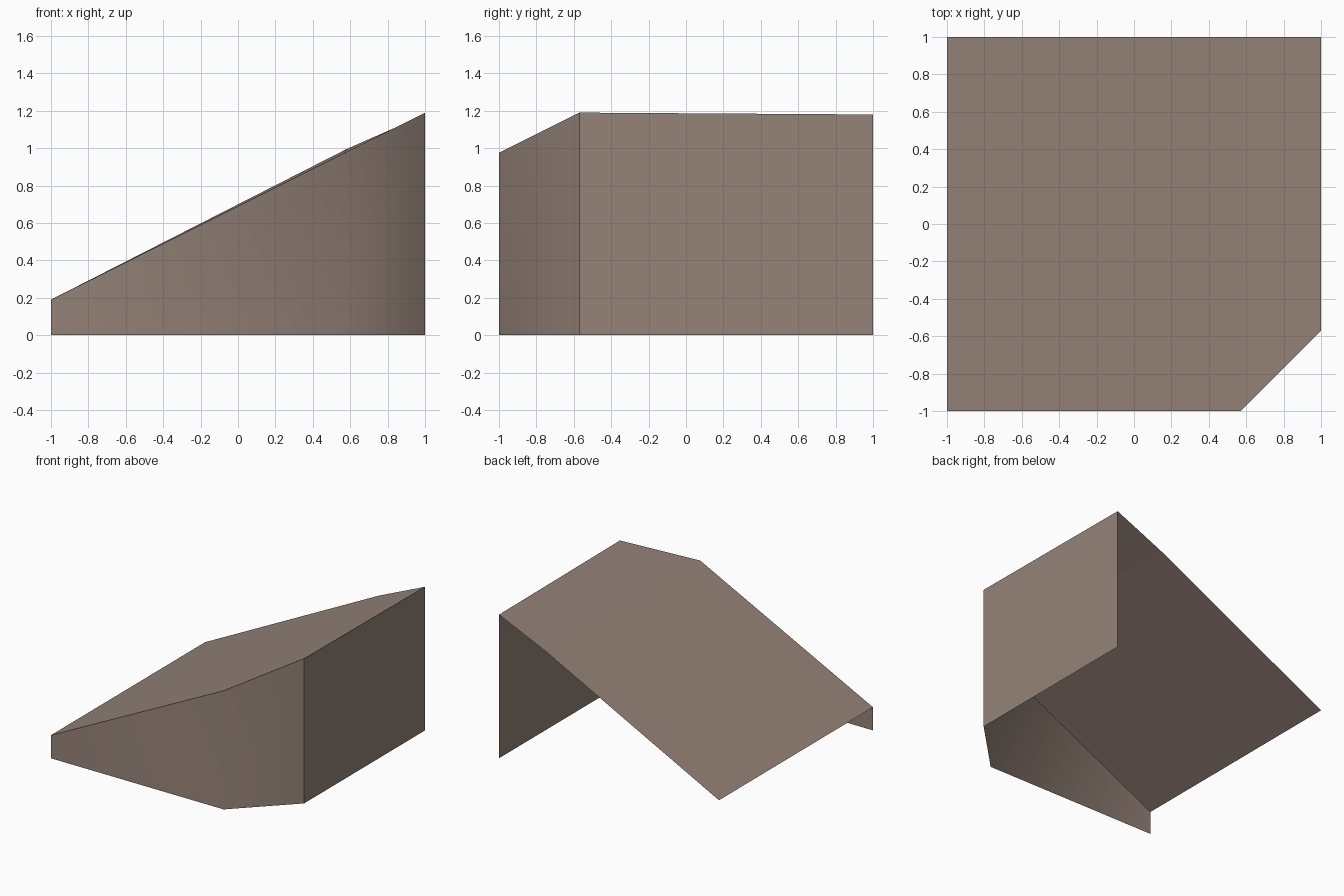
import bpy
import bmesh

cube = bpy.data.objects.get("Cube")
if cube:
    bpy.data.objects.remove(cube, do_unlink=True)

# Single dusty brown colour
brown = bpy.data.materials.new("dusty_brown")
brown.use_nodes = True
colour = (0.30, 0.227, 0.188, 1)
brown.diffuse_color = colour
shader = brown.node_tree.nodes["Principled BSDF"]
shader.inputs["Base Color"].default_value = colour
shader.inputs["Roughness"].default_value = 0.9


def make_part(name, faces, smooth=False):
    """Build an open sheet from a list of corner loops."""
    bm = bmesh.new()
    for loop in faces:
        bm.faces.new([bm.verts.new(p) for p in loop])
    bmesh.ops.remove_doubles(bm, verts=bm.verts, dist=0.0001)
    for face in bm.faces:
        face.smooth = smooth
    mesh = bpy.data.meshes.new(name)
    bm.to_mesh(mesh)
    bm.free()
    mesh.materials.append(brown)
    obj = bpy.data.objects.new(name, mesh)
    bpy.context.collection.objects.link(obj)
    return obj


# Upper rim, from the low front corner round the chamfer to the tall back corner
low_front = (-1, -1, 0.19)
bend_front = (0.57, -1, 0.975)
tall_front = (1, -0.57, 1.19)
tall_back = (1, 1, 1.18)
bend_back = (0.58, 1, 0.995)
low_back = (-1, 1, 0.19)


def wall(a, b):
    """Vertical face hanging from the rim edge a-b to the ground."""
    return [(a[0], a[1], 0), (b[0], b[1], 0), b, a]


# Front wall turns softly into the chamfered corner
make_part("front_wall", [wall(low_front, bend_front),
                         wall(bend_front, tall_front)], smooth=True)

# Tall side wall
make_part("tall_side_wall", [wall(tall_front, tall_back)])

# Sloping roof with a slight bend; the back, low side and base stay open
make_part("sloped_roof", [[low_front, bend_front, bend_back, low_back],
                          [bend_front, tall_front, tall_back, bend_back]])
